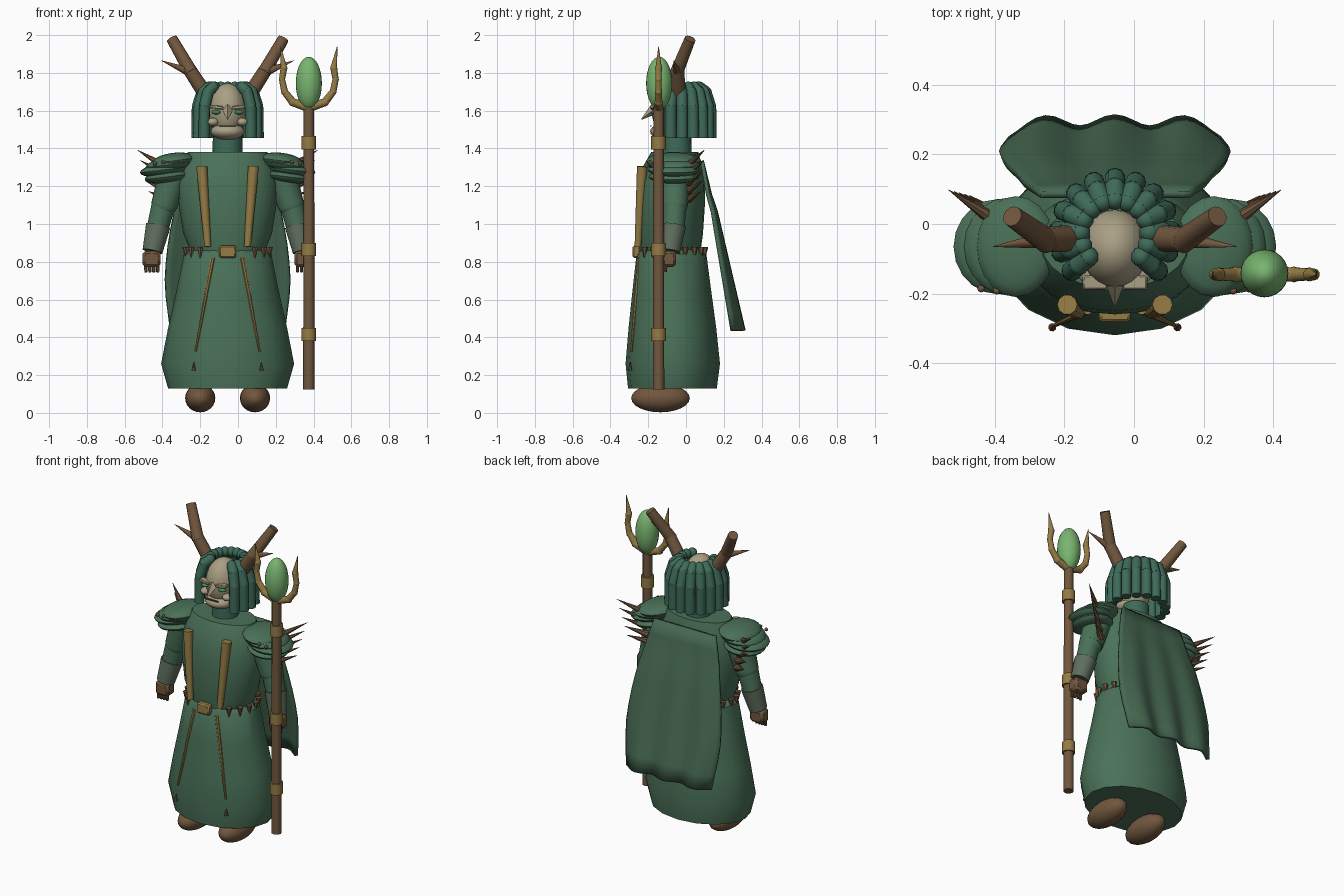
import bpy, bmesh, math
from mathutils import Vector, Matrix

if "Cube" in bpy.data.objects:
    bpy.data.objects.remove(bpy.data.objects["Cube"])

CX = -0.055  # body's mirror plane


def mat(name, col):
    m = bpy.data.materials.new(name)
    m.diffuse_color = (*col, 1)
    m.use_nodes = True
    m.node_tree.nodes["Principled BSDF"].inputs["Base Color"].default_value = m.diffuse_color
    return m


ROBE = mat("robe green", (0.068, 0.165, 0.098))
HAIR = mat("hair green", (0.048, 0.145, 0.098))
CAPE = mat("cape green", (0.060, 0.135, 0.080))
WOOD = mat("wood brown", (0.165, 0.095, 0.048))
GOLD = mat("old gold", (0.30, 0.20, 0.060))
SKIN = mat("pale skin", (0.40, 0.35, 0.23))
GEM = mat("gem green", (0.19, 0.46, 0.16))
CUFF = mat("cuff grey", (0.115, 0.155, 0.11))
EYE = mat("eye green", (0.06, 0.26, 0.10))


def finish(name, bm, material):
    bmesh.ops.recalc_face_normals(bm, faces=bm.faces)
    me = bpy.data.meshes.new(name)
    bm.to_mesh(me)
    bm.free()
    me.materials.append(material)
    ob = bpy.data.objects.new(name, me)
    bpy.context.collection.objects.link(ob)
    return ob


def loft(name, rings, material, n=16):
    """Capped stack of ellipses: (z, half_x, half_y, centre_y)."""
    bm = bmesh.new()
    loops = []
    for z, hx, hy, cy in rings:
        loops.append([bm.verts.new((CX + hx * math.sin(2 * math.pi * i / n),
                                    cy - hy * math.cos(2 * math.pi * i / n), z)) for i in range(n)])
    for a, b in zip(loops, loops[1:]):
        for i in range(n):
            bm.faces.new((a[i], a[(i + 1) % n], b[(i + 1) % n], b[i]))
    bm.faces.new(loops[0])
    bm.faces.new(loops[-1])
    return finish(name, bm, material)


def rods(name, parts, material, n=12):
    """Straight tapered rods: (start, end, start_radius, end_radius)."""
    bm = bmesh.new()
    for p, q, r1, r2 in parts:
        p, q = Vector(p), Vector(q)
        d = q - p
        m = Matrix.Translation((p + q) / 2) @ d.to_track_quat('Z', 'Y').to_matrix().to_4x4()
        bmesh.ops.create_cone(bm, cap_ends=True, segments=n, radius1=r1, radius2=r2,
                              depth=d.length, matrix=m)
    return finish(name, bm, material)


def balls(name, parts, material, u=20, v=12):
    """Ellipsoids: (centre, half sizes, tilt about y)."""
    bm = bmesh.new()
    for c, s, tilt in parts:
        m = Matrix.Translation(c) @ Matrix.Rotation(tilt, 4, 'Y') @ Matrix.Diagonal((*s, 1))
        bmesh.ops.create_uvsphere(bm, u_segments=u, v_segments=v, radius=1, matrix=m)
    return finish(name, bm, material)


def boxes(name, parts, material, bevel=0.0):
    """Boxes: (centre, full sizes, tilt about y)."""
    bm = bmesh.new()
    for c, s, tilt in parts:
        m = Matrix.Translation(c) @ Matrix.Rotation(tilt, 4, 'Y') @ Matrix.Diagonal((*s, 1))
        bmesh.ops.create_cube(bm, size=1, matrix=m)
    if bevel:
        bmesh.ops.bevel(bm, geom=bm.edges[:], offset=bevel, segments=1, affect='EDGES')
    return finish(name, bm, material)


# robe: skirt, torso, neck
loft("skirt", [(0.13, 0.315, 0.235, -0.072), (0.26, 0.352, 0.25, -0.07), (0.45, 0.315, 0.232, -0.072),
               (0.65, 0.27, 0.208, -0.075), (0.84, 0.232, 0.185, -0.077), (0.87, 0.19, 0.16, -0.08)], ROBE)
loft("torso", [(0.84, 0.19, 0.16, -0.085), (0.95, 0.235, 0.175, -0.085), (1.10, 0.258, 0.18, -0.08),
               (1.22, 0.264, 0.175, -0.075), (1.31, 0.24, 0.155, -0.07), (1.38, 0.21, 0.125, -0.06)], ROBE, 24)
loft("neck", [(1.36, 0.08, 0.08, -0.05), (1.48, 0.078, 0.078, -0.05)], HAIR)

# head and face
balls("head", [((CX, -0.07, 1.60), (0.098, 0.112, 0.145), 0)], SKIN, 24, 16)
balls("jaw", [((CX, -0.105, 1.49), (0.09, 0.085, 0.045), 0)], SKIN)
boxes("mouth", [((CX, -0.186, 1.518), (0.09, 0.009, 0.006), 0)], WOOD)
rods("nose", [((CX, -0.165, 1.61), (CX, -0.235, 1.555), 0.03, 0.003)], SKIN, 4)
for s, side in ((-1, "right"), (1, "left")):
    balls(side + "_cheek", [((CX + s * 0.078, -0.14, 1.54), (0.03, 0.03, 0.022), 0)], SKIN)
    boxes(side + "_brow", [((CX + s * 0.058, -0.168, 1.618), (0.07, 0.04, 0.018), -s * 0.12)], SKIN, 0.004)
    balls(side + "_eye", [((CX + s * 0.06, -0.165, 1.592), (0.025, 0.02, 0.012), 0)], EYE, 12, 8)

# hanging hair locks in a ring that is open at the face
for k in range(-6, 7):
    a = math.radians(21.7 * k)
    d = Vector((math.sin(a), math.cos(a), 0))
    c = Vector((CX, -0.03, 0))

    def at(r, z):
        return c + d * r + Vector((0, 0, z))
    pts = [at(0.10, 1.725), at(0.135, 1.70), at(0.16, 1.62), at(0.162, 1.455)]
    rods("hair_lock_%d" % (k + 6), [(p, q, 0.030, 0.030) for p, q in zip(pts, pts[1:])], HAIR, 10)
    balls("hair_joint_%d" % (k + 6), [(p, (0.030,) * 3, 0) for p in pts[:3]], HAIR, 10, 6)

for s, side in ((-1, "right"), (1, "left")):
    def P(o, y, z):
        return Vector((CX + s * o, y, z))

    # antlers with a single tine
    a0, a1, a2 = P(0.10, -0.04, 1.66), P(0.20, -0.045, 1.815), P(0.295, 0.022, 1.98)
    rods(side + "_antler", [(a0, a1, 0.04, 0.036), (a1 - (a2 - a1) * 0.08, a2, 0.036, 0.03),
                            (P(0.19, -0.045, 1.80), P(0.35, -0.065, 1.865), 0.026, 0.001)], WOOD)

    # overlapping shoulder plates, rivets and spikes
    for i, (o, hx, z, hz) in enumerate(((0.285, 0.115, 1.335, 0.042), (0.305, 0.13, 1.315, 0.038),
                                        (0.335, 0.13, 1.287, 0.036), (0.32, 0.12, 1.25, 0.034))):
        balls("%s_shoulder_plate_%d" % (side, i),
              [(P(o, -0.065, z), (hx, 0.145 - 0.004 * i, hz), s * 0.12)], ROBE, 20, 10)
    balls(side + "_rivets", [(P(0.25 + 0.045 * i, -0.198 + 0.006 * abs(i - 1), 1.338 - 0.006 * i),
                              (0.011,) * 3, 0) for i in range(4)], WOOD, 8, 6)
    rods(side + "_shoulder_spikes", [(P(0.345 - 0.008 * i, 0.01, 1.31 - 0.045 * i),
                                      P(0.478 - 0.015 * i, 0.098 - 0.004 * i, 1.392 - 0.055 * i),
                                      0.022, 0.001) for i in range(5)], WOOD, 8)

    # arm, cuff and fist
    rods(side + "_sleeve", [(P(0.27, -0.06, 1.31), P(0.335, -0.06, 1.10), 0.085, 0.07),
                            (P(0.335, -0.06, 1.12), P(0.372, -0.065, 0.97), 0.064, 0.058)], ROBE, 16)
    balls(side + "_elbow", [(P(0.335, -0.06, 1.105), (0.069,) * 3, 0)], ROBE)
    rods(side + "_cuff", [(P(0.368, -0.065, 0.99), P(0.398, -0.085, 0.855), 0.066, 0.054)], CUFF, 16)
    boxes(side + "_hand", [(P(0.402, -0.09, 0.815), (0.095, 0.075, 0.085), 0)], WOOD, 0.014)
    rods(side + "_fingers", [(P(0.37 + 0.021 * i, -0.105, 0.80), P(0.37 + 0.021 * i, -0.11, 0.745),
                              0.0095, 0.008) for i in range(4)], WOOD, 8)

    # gold trims on chest and skirt
    lapel = rods(side + "_lapel", [(P(0.137, -0.232, 1.305), P(0.105, -0.255, 0.88), 0.029, 0.018)], GOLD, 10)
    rods(side + "_skirt_trim", [(P(0.078, -0.248, 0.82), P(0.17, -0.29, 0.325), 0.013, 0.006)], GOLD, 8)
    rods(side + "_hem_charm", [(P(0.18, -0.297, 0.225), P(0.178, -0.294, 0.27), 0.012, 0.001)], WOOD, 8)

    # shoe
    balls(side + "_shoe", [(P(0.145, -0.135, 0.078), (0.08, 0.155, 0.075), 0)], WOOD)

# belt buckle and a fringe of small teeth round the waist
boxes("buckle", [((CX, -0.262, 0.853), (0.09, 0.04, 0.066), 0)], GOLD, 0.008)
teeth = []
for i in range(16):
    a = math.radians(40 + 280 * i / 15)
    x, y = CX + 0.225 * math.sin(a), -0.08 - 0.182 * math.cos(a)
    teeth.append(((x, y, 0.878), (x, y, 0.82), 0.018, 0.003))
rods("belt_fringe", teeth, WOOD, 6)

# cape: a rippled sheet hanging from the shoulders
bm = bmesh.new()
NU, NV = 24, 10
grid = []
for j in range(NV + 1):
    t = j / NV
    half = 0.215 + 0.115 * math.sin(min(t / 0.75, 1) * math.pi / 2) - 0.03 * max(0, t - 0.75) / 0.25
    row = []
    for i in range(NU + 1):
        u = 2 * i / NU - 1
        y = 0.085 + 0.05 * min(t / 0.25, 1) + 0.155 * max(0, t - 0.2) / 0.8
        y += 0.016 * t * math.cos(u * 3 * math.pi) - 0.03 * u ** 6 * t
        row.append(bm.verts.new((CX + u * half, y, 1.335 - 0.9 * t)))
    grid.append(row)
for a, b in zip(grid, grid[1:]):
    for i in range(NU):
        bm.faces.new((a[i], a[i + 1], b[i + 1], b[i]))
cape = finish("cape", bm, CAPE)
cape.modifiers.new("thickness", 'SOLIDIFY').thickness = 0.02
cape.modifiers["thickness"].offset = 0

# staff with rings, gem and a pair of curved prongs
SX, SY = 0.375, -0.145
rods("staff", [((SX, SY, 0.125), (SX, SY, 1.62), 0.030, 0.028)], WOOD)
rods("staff_rings", [((SX, SY, z - 0.035), (SX, SY, z + 0.035), 0.039, 0.039)
                     for z in (0.415, 0.865, 1.43)], GOLD)
balls("gem", [((SX, SY + 0.003, 1.745), (0.069, 0.069, 0.14), 0)], GEM, 24, 16)
prong = ((0.0, 1.615, 0.024), (0.085, 1.645, 0.021), (0.128, 1.70, 0.018),
         (0.142, 1.765, 0.016), (0.132, 1.825, 0.018), (0.15, 1.94, 0.001))
for s, side in ((-1, "inner"), (1, "outer")):
    pts = [(Vector((SX + s * o, SY, z)), r) for o, z, r in prong]
    rods(side + "_prong", [(p, q, r, r2) for (p, r), (q, r2) in zip(pts, pts[1:])], GOLD, 10)
    balls(side + "_prong_joints", [(p, (r * 1.1,) * 3, 0) for p, r in pts[1:-1]], GOLD, 10, 6)

# smooth shading with sharp edges kept
for ob in bpy.data.objects:
    ob.select_set(True)
bpy.context.view_layer.objects.active = cape
bpy.ops.object.shade_smooth_by_angle(angle=math.radians(40))
